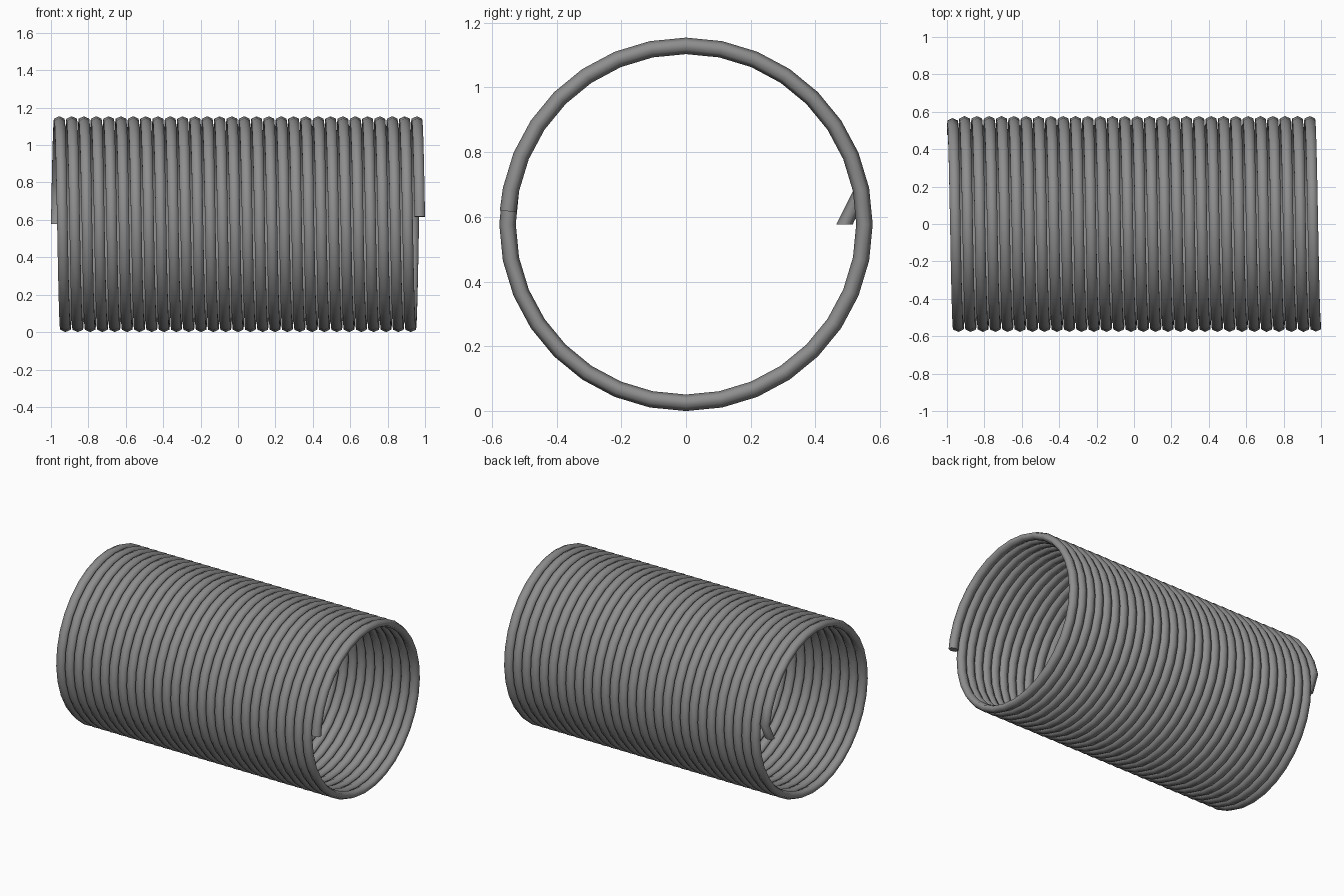
import bpy, bmesh, math

if "Cube" in bpy.data.objects:
    bpy.data.objects.remove(bpy.data.objects["Cube"])

STEPS = 32            # segments per turn
TURNS = 29.5
SIDES = 6             # wire cross-section
COIL_R, CENTRE_Z = 0.5515, 0.577
WIRE_R, WIRE_W = 0.0255, 0.028   # radial and axial half-size of the wire

steel = bpy.data.materials.new("dark_steel")
steel.diffuse_color = (0.27, 0.27, 0.27, 1)
steel.use_nodes = True
steel.node_tree.nodes["Principled BSDF"].inputs["Base Color"].default_value = steel.diffuse_color

# Angles along the coil; the front end stops slightly short of the last step
angles = [2 * math.pi * i / STEPS for i in range(int(TURNS * STEPS))]
angles.append(2 * math.pi * TURNS - math.radians(4.2))
length = 2 - 2 * WIRE_W

bm = bmesh.new()
rings = []
for a in angles:
    x = -length / 2 + length * a / angles[-1]
    radius = 0.49 if a == 0 else COIL_R      # first end is bent inward
    ring = []
    for k in range(SIDES):
        t = 2 * math.pi * k / SIDES
        r = radius + WIRE_R * math.cos(t)
        # stretch the hexagon so its flanks reach the axial half-size
        dx = WIRE_W * math.sin(t) / math.sin(math.pi / 3)
        ring.append(bm.verts.new((x + dx, r * math.cos(a),
                                  CENTRE_Z + r * math.sin(a))))
    rings.append(ring)

# Wire skin
for r0, r1 in zip(rings, rings[1:]):
    for k in range(SIDES):
        j = (k + 1) % SIDES
        bm.faces.new((r0[k], r0[j], r1[j], r1[k])).smooth = True

# Flat cut ends
for ring in (rings[0], rings[-1]):
    cap = bm.faces.new(ring)
    for e in cap.edges:
        e.smooth = False

bmesh.ops.recalc_face_normals(bm, faces=bm.faces)
mesh = bpy.data.meshes.new("coil_spring")
bm.to_mesh(mesh)
bm.free()
mesh.materials.append(steel)
spring = bpy.data.objects.new("coil_spring", mesh)
bpy.context.collection.objects.link(spring)
